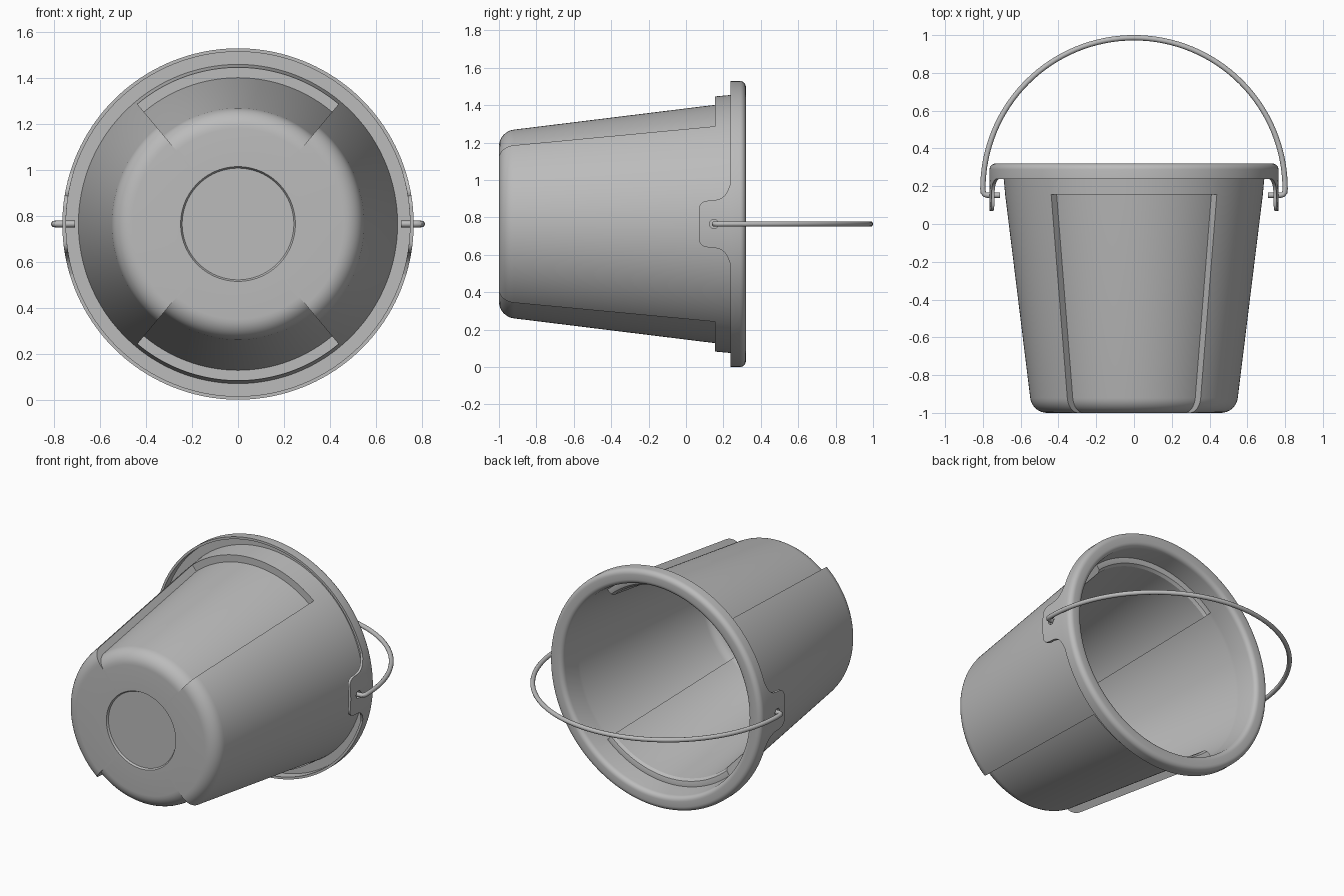
import bpy, bmesh
from math import sin, cos, sqrt, radians, pi

cube = bpy.data.objects.get("Cube")
if cube:
    bpy.data.objects.remove(cube, do_unlink=True)

CZ = 0.765        # height of the bucket axis
RIM = 0.765       # outer radius of the rim
WALL = 0.025
INSET = 0.045     # depth of the two recessed panels

grey = bpy.data.materials.new("grey_plastic")
grey.use_nodes = True
colour = (0.5, 0.5, 0.5, 1)
grey.diffuse_color = colour
grey.node_tree.nodes["Principled BSDF"].inputs["Base Color"].default_value = colour


def make_object(name, bm):
    bmesh.ops.recalc_face_normals(bm, faces=bm.faces[:])
    mesh = bpy.data.meshes.new(name)
    bm.to_mesh(mesh)
    bm.free()
    obj = bpy.data.objects.new(name, mesh)
    bpy.context.collection.objects.link(obj)
    mesh.materials.append(grey)
    return obj


def activate(obj):
    bpy.ops.object.select_all(action='DESELECT')
    obj.select_set(True)
    bpy.context.view_layer.objects.active = obj


def smooth(obj):
    activate(obj)
    bpy.ops.object.shade_smooth_by_angle(angle=radians(32))


def arc(r, y, radius, start, end, steps, inset=0):
    """Profile points (radius, y, inset share) along a circular arc."""
    angles = [radians(start + (end - start) * i / steps) for i in range(steps + 1)]
    return [(r + radius * cos(a), y + radius * sin(a), inset) for a in angles]


def add_grid(bm, rows, closed=False):
    grid = [[bm.verts.new(p) for p in row] for row in rows]
    pairs = list(zip(grid, grid[1:]))
    if closed:
        pairs.append((grid[-1], grid[0]))
    for a, b in pairs:
        for i in range(len(a) - 1):
            bm.faces.new((a[i], a[i + 1], b[i + 1], b[i]))


def add_skin(bm, profile, half_angle):
    """Revolve a profile, pushing it inward in the two panel sectors."""
    columns = []
    for deg in range(-90, 270, 2):
        off = abs((deg + 90) % 180 - 90)
        if off == half_angle:
            left_edge = (deg % 180) > 90
            states = (0, 1) if left_edge else (1, 0)
        else:
            states = (1,) if off < half_angle else (0,)
        for s in states:
            a = radians(deg)
            col = []
            for r, y, share in profile:
                rr = r - INSET * share * s
                col.append((rr * sin(a), y, CZ + rr * cos(a)))
            columns.append(col)
    add_grid(bm, columns, closed=True)


# Bucket: outer skin with hollow rim, and inner skin
outer = [(0, -0.988, 0), (0.243, -0.988, 0), (0.25, -1, 0)]
outer += arc(0.46, -0.91, 0.09, -90, -7, 8, 1)
outer += [(0.682, 0.155, 1), (0.682, 0.155, 0), (0.695, 0.295, 0),
          (0.75, 0.295, 0), (0.75, 0.238, 0), (RIM, 0.238, 0)]
outer += arc(RIM - 0.032, 0.288, 0.032, 0, 90, 6)
outer += [(0.70, 0.32, 0)]

inner = [(0, -1 + WALL, 0)]
inner += arc(0.46, -0.91, 0.065, -90, -7, 7, 1)
inner += [(0.656, 0.16, 1), (0.658, 0.176, 0.75), (0.658, 0.18, 0.4), (0.658, 0.18, 0)]
inner += arc(0.70, 0.29, 0.03, 180, 90, 5)

bm = bmesh.new()
add_skin(bm, outer, 40)
add_skin(bm, inner, 42)
bmesh.ops.remove_doubles(bm, verts=bm.verts[:], dist=1e-5)
bmesh.ops.dissolve_degenerate(bm, edges=bm.edges[:], dist=1e-5)
smooth(make_object("bucket", bm))

# Handle ears hanging from the rim: (y, half width) outline
ear_outline = [(0.07, 0.085), (0.074, 0.1), (0.085, 0.114), (0.1, 0.122),
               (0.125, 0.126), (0.15, 0.127), (0.175, 0.132), (0.195, 0.142),
               (0.21, 0.156), (0.222, 0.175), (0.232, 0.2), (0.238, 0.22)]
for side, label in ((1, "left"), (-1, "right")):
    rows = []
    for y, w in ear_outline:
        zs = [w * (i / 8 - 1) for i in range(17)]
        rows.append([(side * sqrt(RIM ** 2 - z * z), y, CZ + z) for z in zs])
    bm = bmesh.new()
    add_grid(bm, rows)
    # Thicken toward the axis by bridging to an inner copy
    top = bm.faces[:]
    copy = bmesh.ops.extrude_face_region(bm, geom=top, use_keep_orig=True)
    for v in copy["geom"]:
        if isinstance(v, bmesh.types.BMVert):
            v.co.x -= side * 0.016
    ear = make_object(label + "_ear", bm)

    # Hole for the wire
    bpy.ops.mesh.primitive_cylinder_add(vertices=24, radius=0.024, depth=0.2,
                                        location=(side * 0.75, 0.15, CZ),
                                        rotation=(0, pi / 2, 0))
    cutter = bpy.context.object
    cutter.hide_render = True
    mod = ear.modifiers.new("hole", 'BOOLEAN')
    mod.operation = 'DIFFERENCE'
    mod.object = cutter
    activate(ear)
    bpy.ops.object.modifier_apply(modifier="hole")
    bpy.data.objects.remove(cutter, do_unlink=True)
    smooth(ear)

# Wire handle: half hoop with ends hooked through the ears
HOOP, HOOP_Y, WIRE = 0.80, 0.186, 0.0142
hook = [(0.71, 0.152), (0.775, 0.152), (0.79, 0.156), (0.798, 0.167)]
path = hook + [(HOOP * cos(pi * i / 64), HOOP_Y + HOOP * sin(pi * i / 64)) for i in range(65)]
path += [(-x, y) for x, y in reversed(hook)]
curve = bpy.data.curves.new("handle_path", 'CURVE')
curve.dimensions = '3D'
curve.bevel_depth = WIRE
curve.bevel_resolution = 4
curve.use_fill_caps = True
spline = curve.splines.new('POLY')
spline.points.add(len(path) - 1)
for point, (x, y) in zip(spline.points, path):
    point.co = (x, y, CZ, 1)
handle = bpy.data.objects.new("handle", curve)
bpy.context.collection.objects.link(handle)
curve.materials.append(grey)
activate(handle)
bpy.ops.object.convert(target='MESH')
smooth(bpy.context.object)
